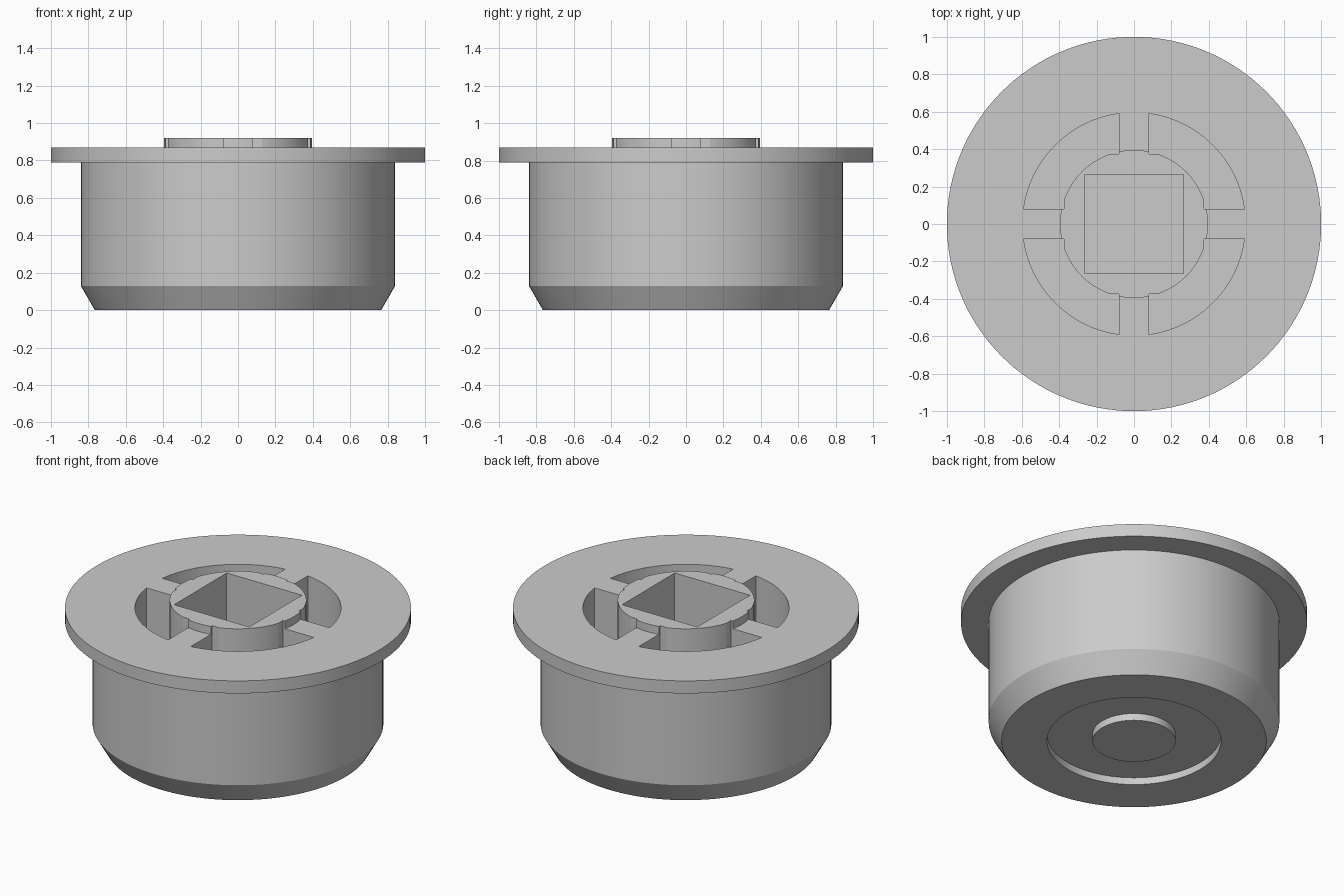
import bpy, bmesh, math
from mathutils import Matrix, Vector

SEGMENTS = 128
HUB_R, POCKET_R = 0.395, 0.595   # collar radius, outer pocket radius
SPOKE, NOTCH = 0.08, 0.374       # half spoke width, notch distance from axis
SOCKET = 0.265                   # half socket width
FLOOR, RIM, TOP, ABOVE = 0.13, 0.87, 0.92, 1.1

if "Cube" in bpy.data.objects:
    bpy.data.objects.remove(bpy.data.objects["Cube"], do_unlink=True)

grey = bpy.data.materials.new("plain grey")
grey.use_nodes = True
colour = (0.6, 0.6, 0.6, 1)
grey.diffuse_color = colour
grey.node_tree.nodes["Principled BSDF"].inputs["Base Color"].default_value = colour


def finish(name, bm):
    bmesh.ops.remove_doubles(bm, verts=bm.verts, dist=1e-5)
    bmesh.ops.recalc_face_normals(bm, faces=bm.faces)
    mesh = bpy.data.meshes.new(name)
    bm.to_mesh(mesh)
    bm.free()
    mesh.materials.append(grey)
    obj = bpy.data.objects.new(name, mesh)
    bpy.context.collection.objects.link(obj)
    return obj


def add_prism(bm, outline, z0, z1):
    face = bm.faces.new([bm.verts.new((x, y, z0)) for x, y in outline])
    new = bmesh.ops.extrude_face_region(bm, geom=[face], use_keep_orig=True)["geom"]
    verts = [v for v in new if isinstance(v, bmesh.types.BMVert)]
    bmesh.ops.translate(bm, verts=verts, vec=(0, 0, z1 - z0))


def arc(radius, a0, a1, steps):
    angles = [a0 + (a1 - a0) * i / steps for i in range(steps + 1)]
    return [(radius * math.cos(a), radius * math.sin(a)) for a in angles]


def turned(points, quarter):
    rot = Matrix.Rotation(quarter * math.pi / 2, 2)
    return [tuple(rot @ Vector(p)) for p in points]


def all_round(points):
    return [p for q in range(4) for p in turned(points, q)]


def cut(obj, cutter):
    mod = obj.modifiers.new("cut", "BOOLEAN")
    mod.operation, mod.solver, mod.object = "DIFFERENCE", "EXACT", cutter
    bpy.context.view_layer.objects.active = obj
    bpy.ops.object.modifier_apply(modifier=mod.name)


# Turned body: recessed base with central boss, chamfer, barrel and flange
profile = [(0, 0), (0.24, 0), (0.24, 0.045), (0.503, 0.045), (0.503, 0),
           (0.765, 0), (0.84, 0.13), (0.84, 0.79), (1, 0.79), (1, RIM), (0, RIM)]
bm = bmesh.new()
verts = [bm.verts.new((r, 0, z)) for r, z in profile]
edges = [bm.edges.new(pair) for pair in zip(verts, verts[1:])]
bmesh.ops.spin(bm, geom=verts + edges, cent=(0, 0, 0), axis=(0, 0, 1),
               angle=math.tau, steps=SEGMENTS, use_duplicate=False)
body = finish("flanged_body", bm)

# Collar arc between the straight notches
notch_angle = math.acos(NOTCH / HUB_R)
spoke_angle = math.asin(SPOKE / HUB_R)
outer_angle = math.asin(SPOKE / POCKET_R)
inner = arc(HUB_R, notch_angle, math.pi / 2 - notch_angle, 18)

# Four curved pockets, leaving four spokes between them
pocket = (arc(POCKET_R, outer_angle, math.pi / 2 - outer_angle, 28)
          + [(SPOKE, NOTCH)] + inner[::-1] + [(NOTCH, SPOKE)])
bm = bmesh.new()
for q in range(4):
    add_prism(bm, turned(pocket, q), FLOOR, ABOVE)
pocket_cutter = finish("pocket_cutter", bm)

# Square socket
bm = bmesh.new()
add_prism(bm, all_round([(SOCKET, SOCKET)]), FLOOR, ABOVE)
socket_cutter = finish("socket_cutter", bm)

# Raised collar with notched edge
quarter = (arc(HUB_R, -spoke_angle, spoke_angle, 6) + [(NOTCH, SPOKE)]
           + inner + [(SPOKE, NOTCH)])
bm = bmesh.new()
add_prism(bm, all_round(quarter), RIM, TOP)
collar = finish("raised_collar", bm)

cut(body, pocket_cutter)
cut(body, socket_cutter)
cut(collar, socket_cutter)
for cutter in (pocket_cutter, socket_cutter):
    bpy.data.objects.remove(cutter, do_unlink=True)

# Smooth round walls, crisp edges
bpy.ops.object.select_all(action="DESELECT")
for obj in (body, collar):
    obj.select_set(True)
bpy.context.view_layer.objects.active = body
bpy.ops.object.shade_smooth_by_angle(angle=math.radians(20))
